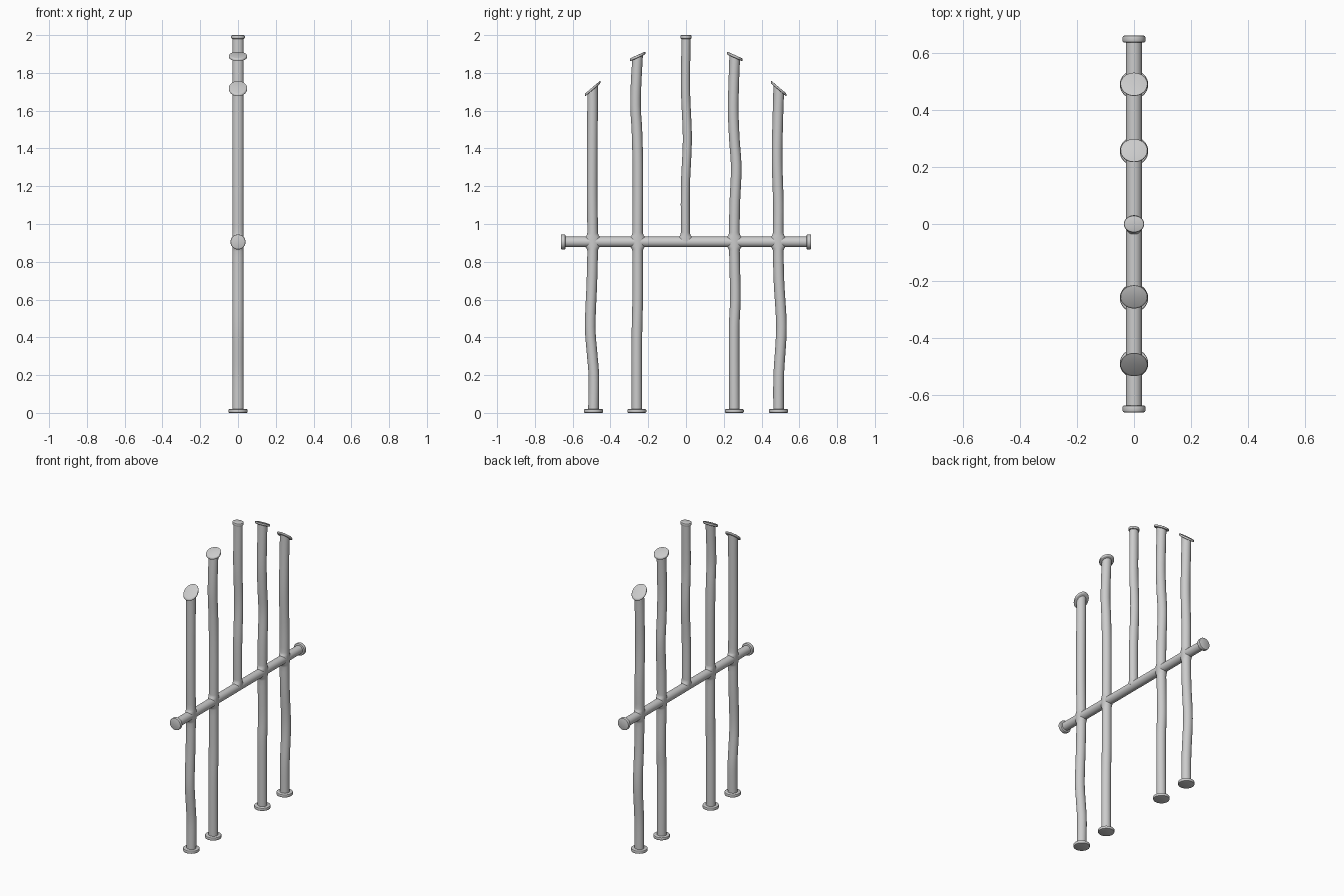
import bpy, bmesh, math
from mathutils import Vector

if "Cube" in bpy.data.objects:
    bpy.data.objects.remove(bpy.data.objects["Cube"])

SEG = 32
BAR_Z = 0.905


def loft(name, rings):
    """Closed skin through elliptical rings: (centre y, z, x radius, y radius, top slope)."""
    bm = bmesh.new()
    loops = []
    for cy, cz, rx, ry, slope in rings:
        loop = []
        for i in range(SEG):
            a = 2 * math.pi * i / SEG
            dy = ry * math.sin(a)
            loop.append(bm.verts.new((rx * math.cos(a), cy + dy, cz + slope * dy)))
        loops.append(loop)
    for a, b in zip(loops, loops[1:]):
        for i in range(SEG):
            j = (i + 1) % SEG
            bm.faces.new((a[i], a[j], b[j], b[i]))
    bm.faces.new(loops[0][::-1])
    bm.faces.new(loops[-1])
    bmesh.ops.recalc_face_normals(bm, faces=bm.faces)
    mesh = bpy.data.meshes.new(name)
    bm.to_mesh(mesh)
    bm.free()
    ob = bpy.data.objects.new(name, mesh)
    bpy.context.collection.objects.link(ob)
    bpy.ops.object.select_all(action='DESELECT')
    ob.select_set(True)
    bpy.context.view_layer.objects.active = ob
    bpy.ops.object.shade_smooth_by_angle(angle=math.radians(40))
    return ob


def disc(name, y, z, rx, ry, thick, slope=0.0):
    """Thin round-edged cap centred on y, z."""
    h, e = thick / 2, 0.005
    prof = [(-h, e), (-h + 0.3 * e, 0.3 * e), (-h + e, 0), (h - e, 0), (h - 0.3 * e, 0.3 * e), (h, e)]
    return loft(name, [(y, z + d, rx - i, ry - i, slope) for d, i in prof])


def curve_y(path, z):
    """Smooth interpolation of the (z, y) path."""
    n = len(path)
    k = 0
    while k < n - 2 and z > path[k + 1][0]:
        k += 1

    def tangent(i):
        lo, hi = path[max(i - 1, 0)], path[min(i + 1, n - 1)]
        return (hi[1] - lo[1]) / (hi[0] - lo[0])
    (z0, y0), (z1, y1) = path[k], path[k + 1]
    L = z1 - z0
    t = (z - z0) / L
    return ((2*t**3 - 3*t*t + 1) * y0 + (t**3 - 2*t*t + t) * L * tangent(k)
            + (3*t*t - 2*t**3) * y1 + (t**3 - t*t) * L * tangent(k + 1))


def post(name, path, rx, ry, slope):
    """Wavy post with a soft flare where it meets the cross bar."""
    lo, hi = path[0][0], path[-1][0]
    zs = {lo + (hi - 0.08 - lo) * i / 40 for i in range(41)} | {hi}
    zs |= {BAR_Z + s * d for d in (0.025, 0.032, 0.04, 0.05) for s in (-1, 1)}
    rings = []
    for z in sorted(v for v in zs if lo <= v <= hi):
        flare = 0.014 * max(0.0, 1 - max(abs(z - BAR_Z) - 0.022, 0) / 0.028) ** 2
        rings.append((curve_y(path, z), z, rx, ry + flare, slope if z == hi else 0))
    return loft(name, rings)


# posts: name, (z, y) path, slope of the cut top
posts = [
    ("outer_post_left", [(0.01, -.49), (.2, -.488), (.3, -.496), (.45, -.507), (.7, -.498),
                         (.9, -.494), (1.2, -.497), (1.715, -.494)], 0.85),
    ("inner_post_left", [(0.01, -.26), (.4, -.26), (.6, -.256), (.9, -.256), (1.3, -.255),
                         (1.5, -.26), (1.62, -.267), (1.75, -.264), (1.885, -.256)], 0.45),
    ("inner_post_right", [(0.01, .256), (.45, .255), (.6, .261), (.9, .256), (1.1, .258), (1.3, .266),
                          (1.45, .256), (1.6, .25), (1.75, .253), (1.885, .258)], -0.45),
    ("outer_post_right", [(0.01, .49), (.2, .491), (.45, .505), (.7, .492), (.9, .488),
                          (1.1, .489), (1.35, .482), (1.55, .486), (1.715, .491)], -0.85),
]
for name, path, slope in posts:
    post(name, path, 0.03, 0.028, slope)
    disc(name + "_foot", path[0][1], 0.01, 0.05, 0.05, 0.02)
    disc(name + "_cap", path[-1][1], path[-1][0] + 0.002, 0.048, 0.041, 0.016, slope)

# short centre post standing on the bar
post("centre_post", [(.905, -.003), (1.2, -.003), (1.45, .007), (1.7, -.002), (1.99, .0)], 0.029, 0.024, 0)
disc("centre_post_cap", 0.0, 1.99, 0.036, 0.03, 0.02)

# horizontal cross bar, lofted upright then laid along y
bar = loft("cross_bar", [(0, -0.65, 0.028, 0.028, 0), (0, 0.65, 0.028, 0.028, 0)])
bar.rotation_euler.x = math.pi / 2
bar.location.z = BAR_Z
for side, s in (("left", -1), ("right", 1)):
    cap = disc("cross_bar_cap_" + side, 0, 0, 0.04, 0.04, 0.024)
    cap.rotation_euler.x = math.pi / 2
    cap.location = Vector((0, s * 0.65, BAR_Z))
